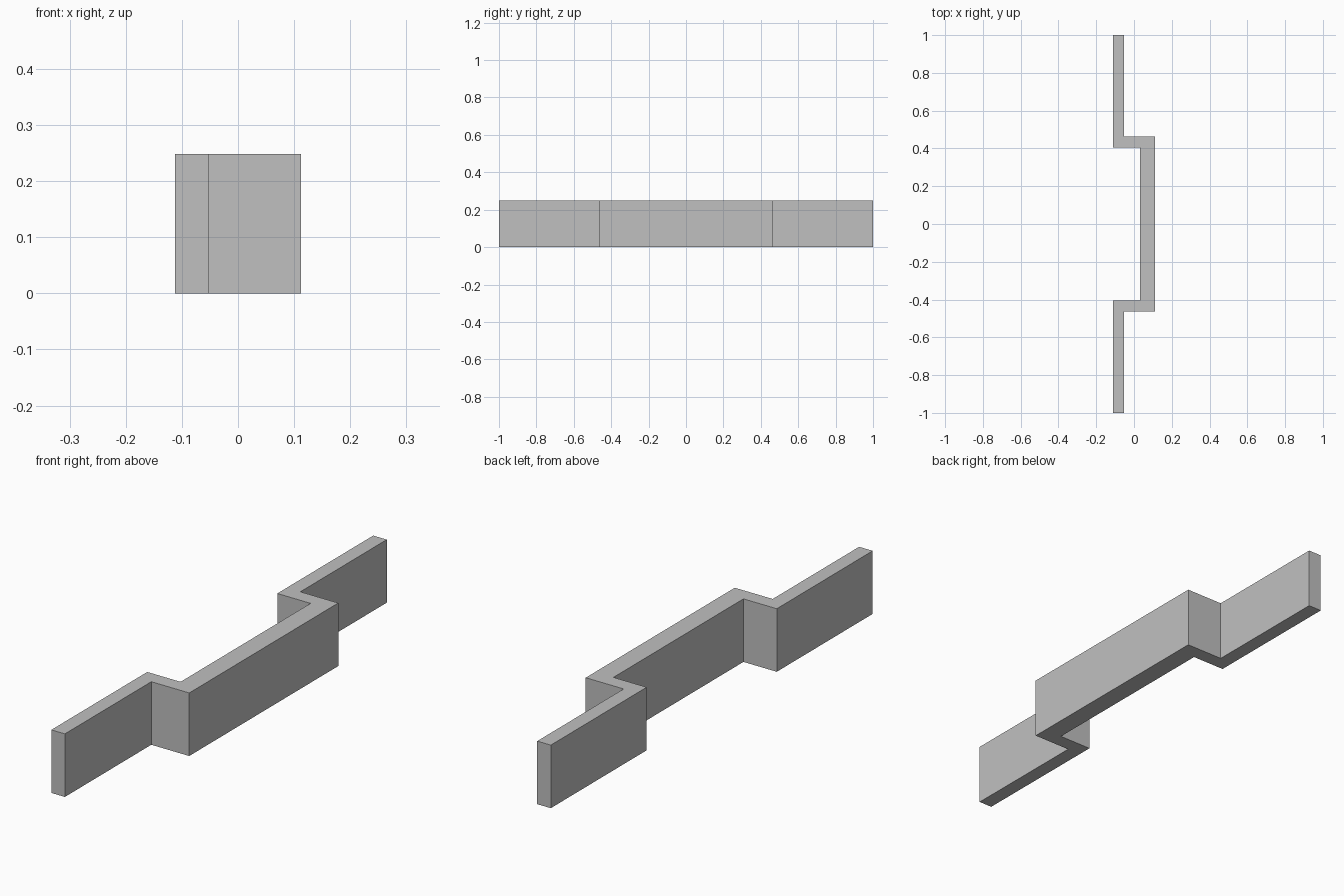
import bpy
import bmesh

cube = bpy.data.objects.get("Cube")
if cube:
    bpy.data.objects.remove(cube, do_unlink=True)

HEIGHT = 0.248

# Plain grey material
grey = bpy.data.materials.new("grey")
grey.use_nodes = True
colour = (0.53, 0.53, 0.53, 1)
grey.diffuse_color = colour
grey.node_tree.nodes["Principled BSDF"].inputs["Base Color"].default_value = colour

# Half of the stepped plan outline, mirrored in y to close the loop
outer = [(0.112, 0.463), (-0.053, 0.463), (-0.053, 1.0)]
inner = [(-0.112, 1.0), (-0.112, 0.404), (0.033, 0.404)]
half = outer + inner
outline = half + [(x, -y) for x, y in reversed(half)]

# Stepped bracket: the outline extruded upwards
bm = bmesh.new()
base = bm.faces.new([bm.verts.new((x, y, 0)) for x, y in outline])
result = bmesh.ops.extrude_face_region(bm, geom=[base], use_keep_orig=True)
top_verts = [g for g in result["geom"] if isinstance(g, bmesh.types.BMVert)]
bmesh.ops.translate(bm, verts=top_verts, vec=(0, 0, HEIGHT))
bmesh.ops.recalc_face_normals(bm, faces=bm.faces)

mesh = bpy.data.meshes.new("stepped_bracket")
bm.to_mesh(mesh)
bm.free()
mesh.materials.append(grey)
bracket = bpy.data.objects.new("stepped_bracket", mesh)
bpy.context.collection.objects.link(bracket)
